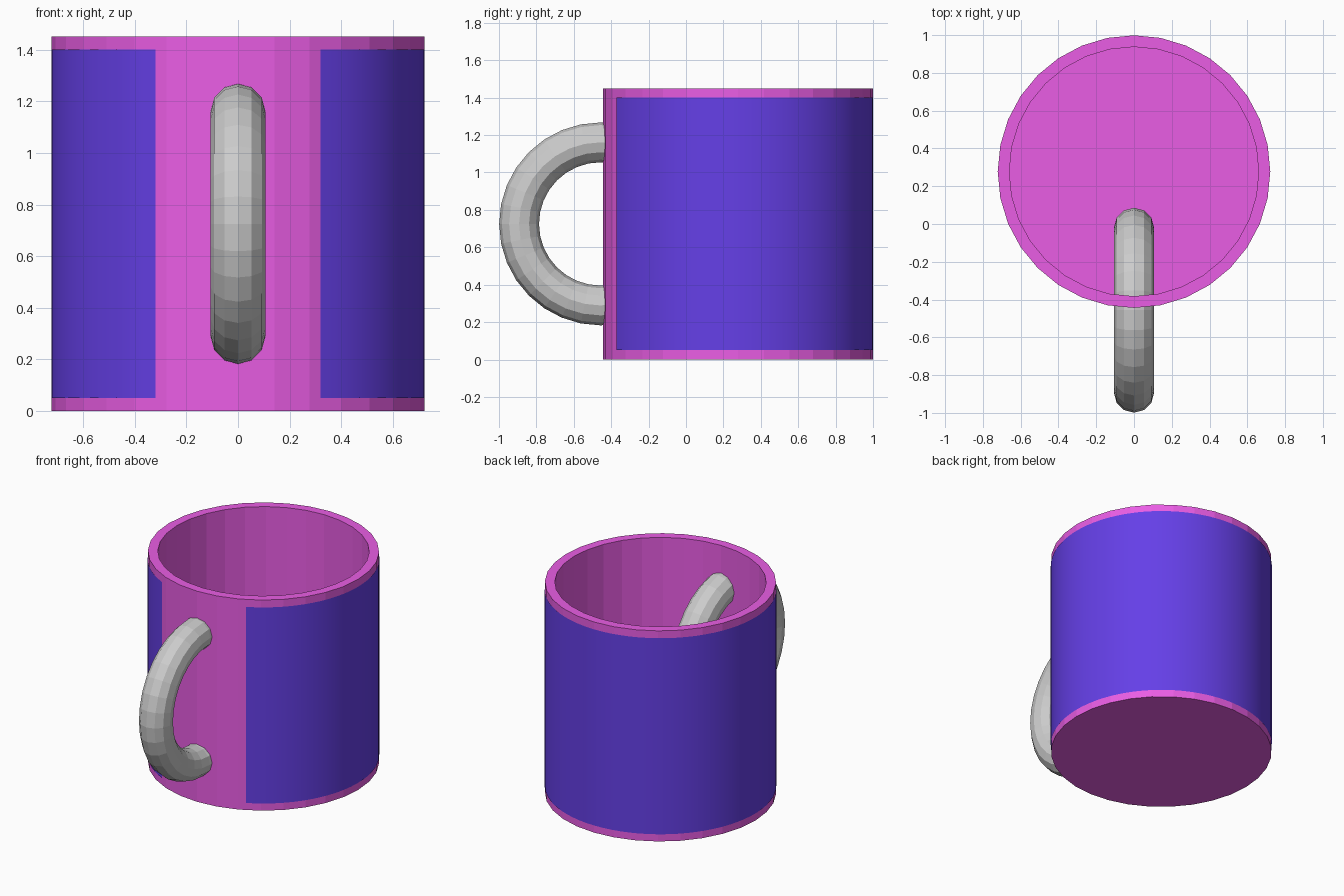
import bpy, bmesh, math

if "Cube" in bpy.data.objects:
    bpy.data.objects.remove(bpy.data.objects["Cube"])

CY = 0.2775          # mug axis position in y
R_OUT, R_IN = 0.7215, 0.66
HEIGHT, FLOOR = 1.45, 0.06


def material(name, color):
    m = bpy.data.materials.new(name)
    m.diffuse_color = (*color, 1)
    m.use_nodes = True
    m.node_tree.nodes["Principled BSDF"].inputs["Base Color"].default_value = m.diffuse_color
    return m


def make_object(name, bm, mat=None):
    mesh = bpy.data.meshes.new(name)
    bm.to_mesh(mesh)
    bm.free()
    ob = bpy.data.objects.new(name, mesh)
    bpy.context.collection.objects.link(ob)
    if mat:
        mesh.materials.append(mat)
    return ob


def ring(bm, radius, z, n):
    return [bm.verts.new((radius * math.cos(2 * math.pi * i / n),
                          CY + radius * math.sin(2 * math.pi * i / n), z))
            for i in range(n)]


magenta = material("magenta", (0.82, 0.11, 0.78))
blue = material("blue", (0.13, 0.05, 0.80))

# mug body: hollow 32-sided cup, outside bottom -> rim -> inside floor
N = 32
bm = bmesh.new()
rings = [ring(bm, r, z, N) for r, z in
         ((R_OUT, 0), (R_OUT, HEIGHT), (R_IN, HEIGHT), (R_IN, FLOOR))]
for a, b in zip(rings, rings[1:]):
    for i in range(N):
        j = (i + 1) % N
        bm.faces.new((a[i], a[j], b[j], b[i]))
bm.faces.new(rings[0][::-1])
bm.faces.new(rings[-1])
make_object("mug_body", bm, magenta)

# printed wrap: thin smooth band around the body, open at the handle
SEG, GAP, R_WRAP = 64, math.radians(26.3), 0.7228
bm = bmesh.new()
columns = []
for i in range(SEG + 1):
    a = -math.pi / 2 + GAP + (2 * math.pi - 2 * GAP) * i / SEG
    x, y = R_WRAP * math.cos(a), CY + R_WRAP * math.sin(a)
    columns.append([bm.verts.new((x, y, z)) for z in (0.05, 1.40)])
for (a, b), (c, d) in zip(columns, columns[1:]):
    bm.faces.new((a, c, d, b)).smooth = True
make_object("wrap_band", bm, blue)

# handle: full ring standing upright, half of it inside the cup
bpy.ops.mesh.primitive_torus_add(
    major_radius=0.436, minor_radius=0.1065,
    major_segments=32, minor_segments=12,
    location=(0, -0.4565, HEIGHT / 2), rotation=(0, math.pi / 2, 0))
bpy.context.object.name = "handle"
